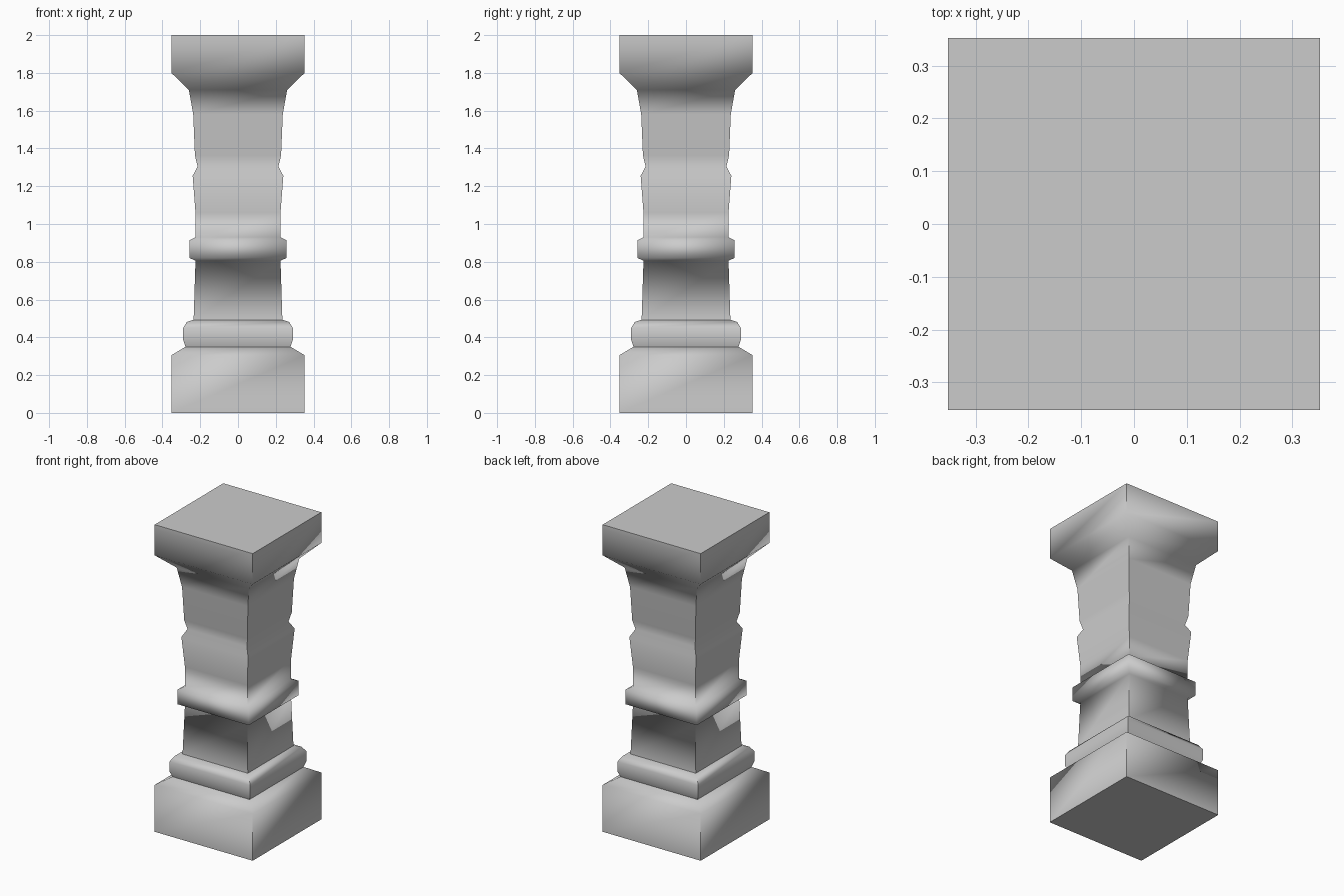
import bpy, bmesh, math

if "Cube" in bpy.data.objects:
    bpy.data.objects.remove(bpy.data.objects["Cube"])

# Half-width and height of the pillar outline, from foot to top
PROFILE = [
    (0.353, 0.0), (0.353, 0.305),                                # square plinth
    (0.278, 0.35), (0.29, 0.385), (0.29, 0.45), (0.27, 0.482),   # base moulding
    (0.235, 0.493), (0.225, 0.806),                              # lower shaft
    (0.257, 0.82), (0.257, 0.914), (0.225, 0.93),                # collar band
    (0.225, 1.06), (0.24, 1.255), (0.214, 1.305), (0.228, 1.363),  # notch
    (0.237, 1.58), (0.26, 1.71),                                 # upper shaft
    (0.353, 1.80), (0.353, 2.0),                                 # capital block
]


def square_sweep(name, profile):
    """Stack square rings along the profile, bridge them and cap the ends."""
    bm = bmesh.new()
    rings = [[bm.verts.new((sx * r, sy * r, z))
              for sx, sy in ((-1, -1), (1, -1), (1, 1), (-1, 1))]
             for r, z in profile]
    for low, high in zip(rings, rings[1:]):
        for i in range(4):
            j = (i + 1) % 4
            bm.faces.new((low[i], low[j], high[j], high[i]))
    bm.faces.new(rings[0][::-1])
    bm.faces.new(rings[-1])
    mesh = bpy.data.meshes.new(name)
    bm.to_mesh(mesh)
    bm.free()
    obj = bpy.data.objects.new(name, mesh)
    bpy.context.collection.objects.link(obj)
    return obj


# Whole pillar: mouldings shade softly, the four corners stay crisp
pillar = square_sweep("pillar", PROFILE)
bpy.context.view_layer.objects.active = pillar
pillar.select_set(True)
bpy.ops.object.shade_smooth_by_angle(angle=math.radians(70))
